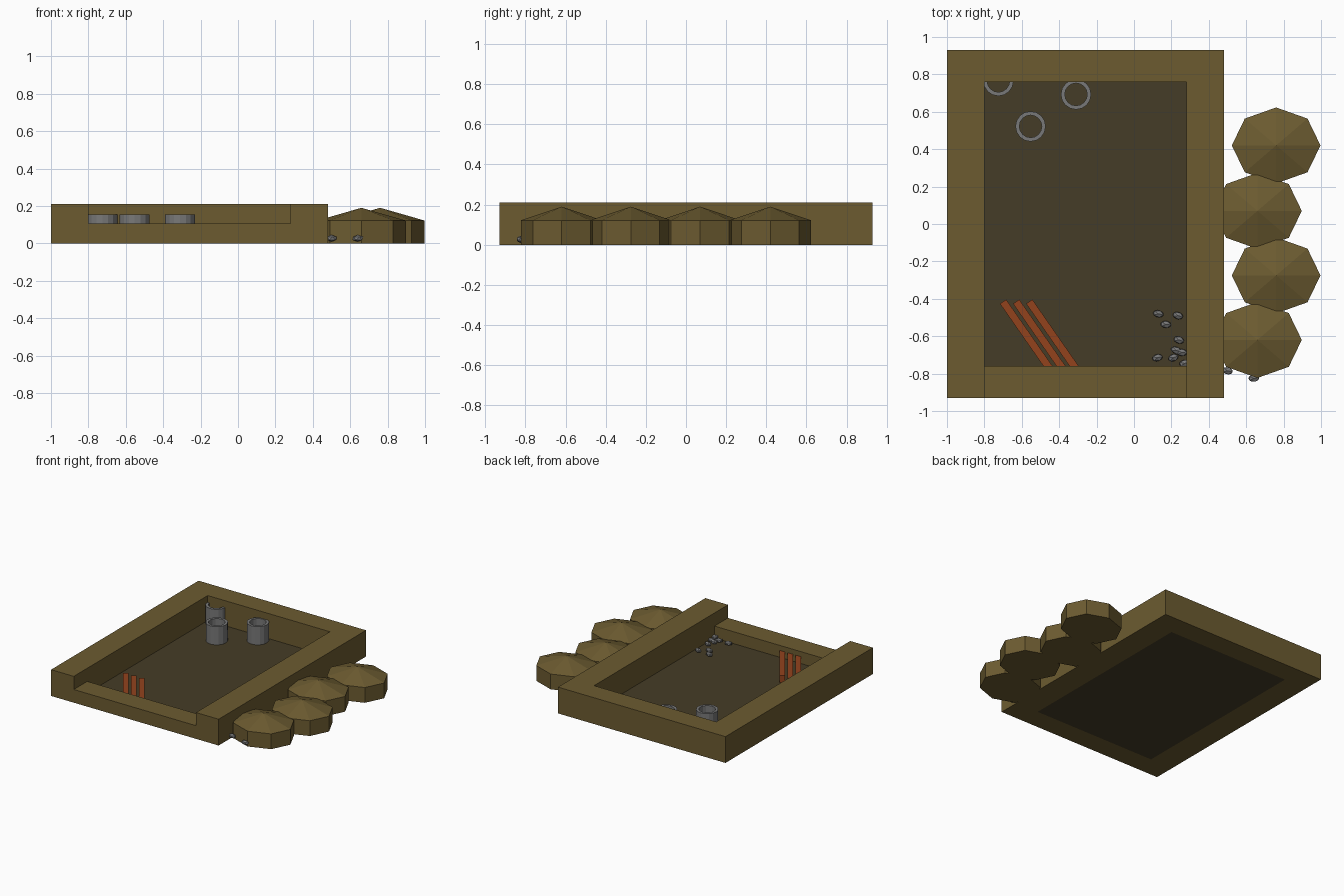
import bpy, bmesh, math, random
from mathutils import Matrix, Vector

if "Cube" in bpy.data.objects:
    bpy.data.objects.remove(bpy.data.objects["Cube"])

random.seed(4)


def material(name, r, g, b):
    m = bpy.data.materials.new(name)
    m.diffuse_color = (r, g, b, 1)
    m.use_nodes = True
    m.node_tree.nodes["Principled BSDF"].inputs["Base Color"].default_value = m.diffuse_color
    return m


EARTH = material("earth", 0.15, 0.105, 0.03)
SOIL = material("soil", 0.06, 0.046, 0.02)
STONE = material("stone", 0.19, 0.19, 0.19)
WOOD = material("wood", 0.29, 0.055, 0.012)


def finish(name, bm, mat=None):
    bmesh.ops.recalc_face_normals(bm, faces=bm.faces)
    me = bpy.data.meshes.new(name)
    bm.to_mesh(me)
    bm.free()
    if mat:
        me.materials.append(mat)
    ob = bpy.data.objects.new(name, me)
    bpy.context.collection.objects.link(ob)
    return ob


def box(name, lo, hi, mat, rot=None):
    lo, hi = Vector(lo), Vector(hi)
    bm = bmesh.new()
    size = Matrix.Diagonal((*(hi - lo), 1))
    bmesh.ops.create_cube(bm, size=1, matrix=Matrix.Translation((lo + hi) / 2) @ size)
    if rot:
        bm.transform(rot)
    return finish(name, bm, mat)


# Enclosure wall: solid block, cut by an L-shaped profile (pit plus lowered front)
wall = box("enclosure_wall", (-1, -0.93, 0), (0.48, 0.93, 0.21), EARTH)
profile = [(-1.1, 0.105), (-0.76, 0.105), (-0.76, -0.1), (0.76, -0.1), (0.76, 0.4), (-1.1, 0.4)]
bm = bmesh.new()
face = bm.faces.new([bm.verts.new((-0.8, y, z)) for y, z in profile])
ext = bmesh.ops.extrude_face_region(bm, geom=[face])
bmesh.ops.translate(bm, vec=(1.08, 0, 0),
                    verts=[v for v in ext["geom"] if isinstance(v, bmesh.types.BMVert)])
cutter = finish("pit_cutter", bm)
cutter.hide_render = True
mod = wall.modifiers.new("pit", "BOOLEAN")
mod.operation = "DIFFERENCE"
mod.solver = "EXACT"
mod.object = cutter
bpy.context.view_layer.update()
cut = bpy.data.meshes.new_from_object(wall.evaluated_get(bpy.context.evaluated_depsgraph_get()))
wall.modifiers.clear()
wall.data = cut
bpy.data.objects.remove(cutter)

# Ground inside the wall
box("soil_floor", (-0.8, -0.76, 0), (0.28, 0.76, 0.01), SOIL)

# Bushes: flattened octagonal drums with low pointed tops
for i, (x, y) in enumerate([(0.76, 0.42), (0.66, 0.07), (0.76, -0.275), (0.66, -0.62)]):
    bm = bmesh.new()
    rings = []
    for z in (0, 0.122):
        rings.append([bm.verts.new((x + 0.237 * math.cos(k * math.pi / 4),
                                    y + 0.203 * math.sin(k * math.pi / 4), z)) for k in range(8)])
    apex = bm.verts.new((x, y, 0.19))
    low, top = rings
    bm.faces.new(low)
    for k in range(8):
        n = (k + 1) % 8
        bm.faces.new((low[k], low[n], top[n], top[k]))
        bm.faces.new((top[k], top[n], apex))
    finish(f"bush_{i + 1}", bm, EARTH)

# Open stone pipes standing at the back
SIDES = 16
for i, (x, y) in enumerate([(-0.31, 0.693), (-0.553, 0.522), (-0.725, 0.765)]):
    bm = bmesh.new()
    loops = []
    for r, z in [(0.081, 0.01), (0.081, 0.155), (0.06, 0.155), (0.06, 0.01)]:
        loops.append([bm.verts.new((x + r * math.cos(2 * math.pi * k / SIDES),
                                    y + r * math.sin(2 * math.pi * k / SIDES), z))
                      for k in range(SIDES)])
    for j in range(4):
        a, b = loops[j], loops[(j + 1) % 4]
        for k in range(SIDES):
            n = (k + 1) % SIDES
            bm.faces.new((a[k], a[n], b[n], b[k]))
    finish(f"stone_pipe_{i + 1}", bm, STONE)

# Wooden beams running diagonally into the front wall
for i in range(3):
    place = Matrix.Translation((-0.70 + 0.07 * i, -0.415, 0)) @ Matrix.Rotation(
        math.atan2(-0.342, 0.238), 4, "Z")
    box(f"beam_{i + 1}", (0, -0.02, 0.005), (0.45, 0.02, 0.065), WOOD, place)

# Scattered pebbles
spots = [(0.13, -0.48), (0.235, -0.49), (0.17, -0.537), (0.24, -0.62), (0.225, -0.675),
         (0.255, -0.687), (0.21, -0.715), (0.125, -0.715), (0.27, -0.745),
         (0.50, -0.785), (0.64, -0.825)]
for i, (x, y) in enumerate(spots):
    bm = bmesh.new()
    bmesh.ops.create_icosphere(bm, subdivisions=1, radius=1)
    bm.transform(Matrix.Translation((x, y, 0.027))
                 @ Matrix.Rotation(random.uniform(-0.4, 0.4), 4, "Z")
                 @ Matrix.Diagonal((0.032, 0.021, 0.018, 1)))
    finish(f"pebble_{i + 1}", bm, STONE)
